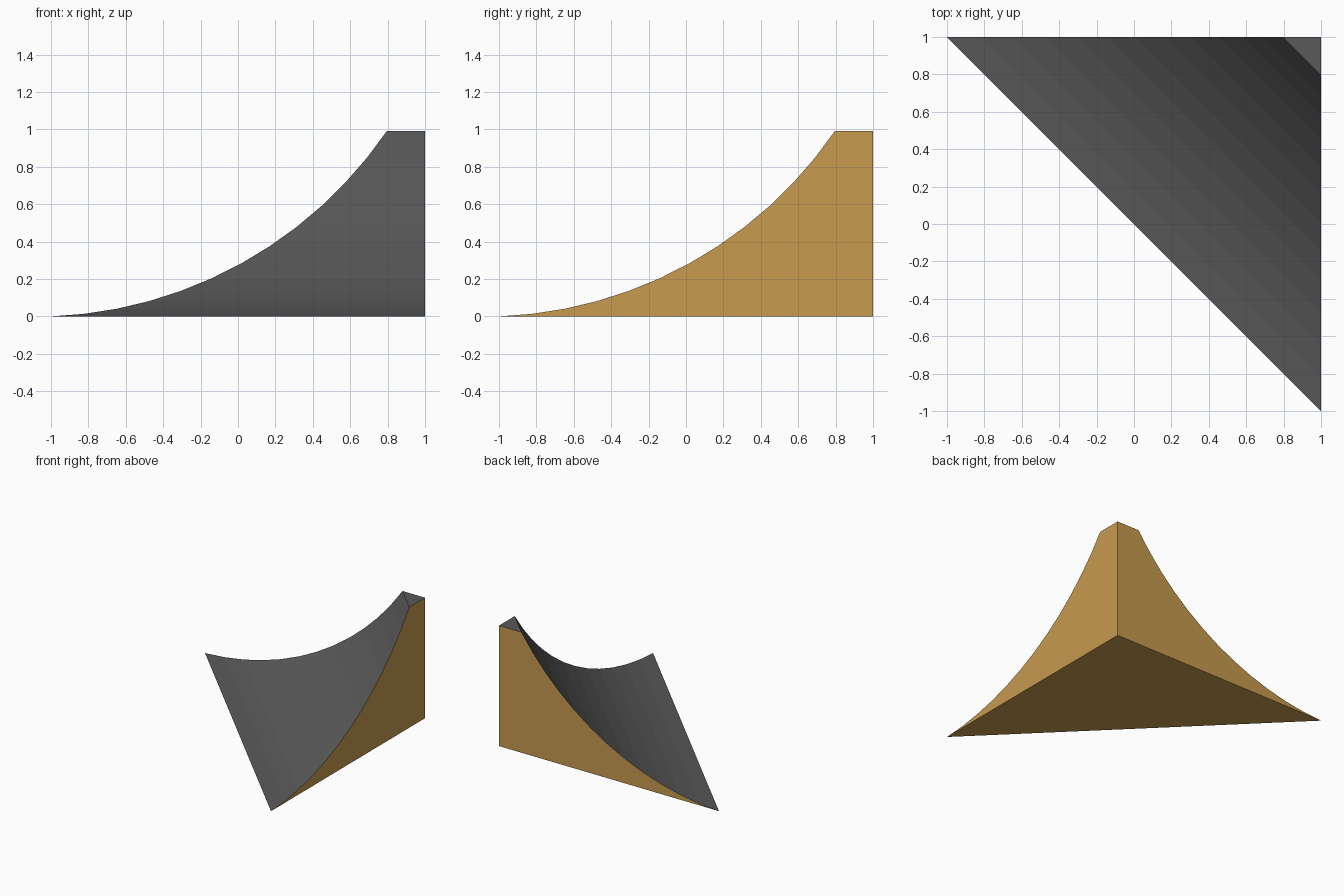
import bpy, bmesh, math
from mathutils import Vector

if "Cube" in bpy.data.objects:
    bpy.data.objects.remove(bpy.data.objects["Cube"], do_unlink=True)


def make_material(name, colour):
    mat = bpy.data.materials.new(name)
    mat.use_nodes = True
    mat.diffuse_color = (*colour, 1)
    mat.node_tree.nodes["Principled BSDF"].inputs["Base Color"].default_value = (*colour, 1)
    return mat


# Circular arc from the toe to the lip, as (x, z) along the back wall
STEPS, RADIUS = 12, 2.28
toe, lip = Vector((-1, 0)), Vector((0.795, 0.99))
chord = lip - toe
half = math.asin(chord.length / 2 / RADIUS)
start = math.atan2(chord.y, chord.x) - half
profile = []
for i in range(STEPS + 1):
    a = start + 2 * half * i / STEPS
    profile.append((toe.x + RADIUS * (math.sin(a) - math.sin(start)),
                    toe.y + RADIUS * (math.cos(start) - math.cos(a))))

bm = bmesh.new()

# Each profile point sits on the back wall and, swapped, on the left wall
back = [bm.verts.new((p, 1, z)) for p, z in profile]
left = [bm.verts.new((1, p, z)) for p, z in profile]
base = bm.verts.new((1, 1, 0))
peak = bm.verts.new((1, 1, lip.y))

# Curved ramp and small flat top
for i in range(STEPS):
    bm.faces.new((back[i], left[i], left[i + 1], back[i + 1]))
bm.faces.new((back[-1], left[-1], peak))

# Two upright walls and the underside
sides = [bm.faces.new(back + [peak, base]),
         bm.faces.new(left + [peak, base]),
         bm.faces.new((back[0], left[0], base))]
for face in sides:
    face.material_index = 1

bmesh.ops.recalc_face_normals(bm, faces=bm.faces)
mesh = bpy.data.meshes.new("corner_ramp")
bm.to_mesh(mesh)
bm.free()
mesh.materials.append(make_material("dark grey surface", (0.1, 0.1, 0.1)))
mesh.materials.append(make_material("tan wood", (0.57, 0.325, 0.08)))
ramp = bpy.data.objects.new("corner_ramp", mesh)
bpy.context.scene.collection.objects.link(ramp)
